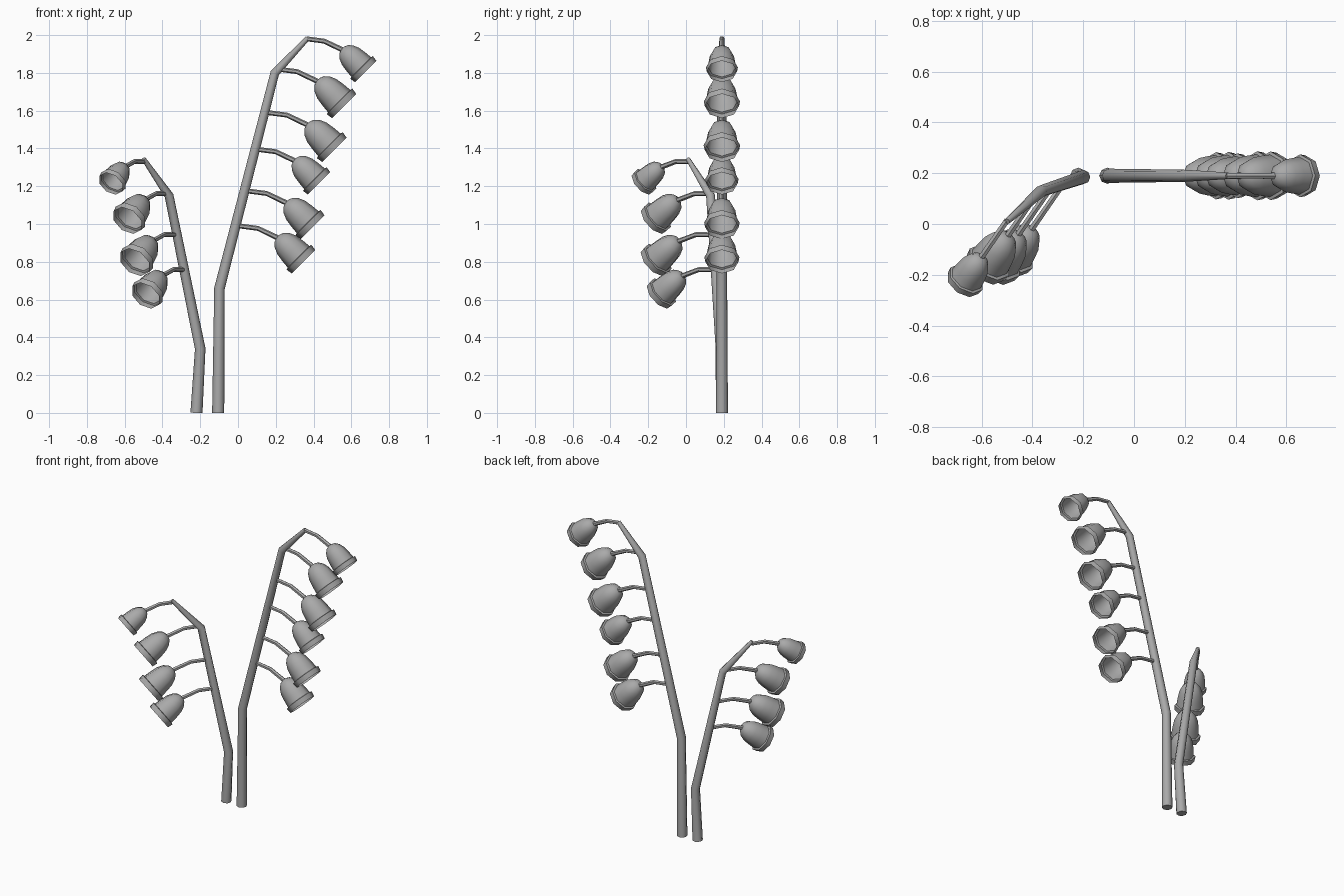
import bpy, bmesh, math
from mathutils import Vector

if "Cube" in bpy.data.objects:
    bpy.data.objects.remove(bpy.data.objects["Cube"])

grey = bpy.data.materials.new("plain grey")
grey.use_nodes = True
grey.diffuse_color = (0.4, 0.4, 0.4, 1)
grey.node_tree.nodes["Principled BSDF"].inputs["Base Color"].default_value = (0.4, 0.4, 0.4, 1)


def sweep(name, points, radii, sides, ref, open_end=False):
    """Tube through points, with its own radius at each one."""
    points = [Vector(p) for p in points]
    bm = bmesh.new()
    rings = []
    for i, (p, r) in enumerate(zip(points, radii)):
        before = points[max(i - 1, 0)]
        after = points[min(i + 1, len(points) - 1)]
        steps = [(b - a).normalized() for a, b in ((before, p), (p, after)) if a != b]
        t = sum(steps, Vector()).normalized()
        u = (ref - t * ref.dot(t)).normalized()
        v = t.cross(u)
        turns = [math.tau * k / sides for k in range(sides)]
        rings.append([bm.verts.new(p + r * (u * math.cos(a) + v * math.sin(a))) for a in turns])
    for low, high in zip(rings, rings[1:]):
        for k in range(sides):
            n = (k + 1) % sides
            bm.faces.new((low[k], low[n], high[n], high[k]))
    bm.faces.new(rings[0][::-1])
    if not open_end:
        bm.faces.new(rings[-1])
    mesh = bpy.data.meshes.new(name)
    bm.to_mesh(mesh)
    bm.free()
    mesh.materials.append(grey)
    obj = bpy.data.objects.new(name, mesh)
    bpy.context.collection.objects.link(obj)
    bpy.ops.object.select_all(action="DESELECT")
    obj.select_set(True)
    bpy.context.view_layer.objects.active = obj
    bpy.ops.object.shade_smooth_by_angle(angle=math.radians(50))


Y, Z = Vector((0, 1, 0)), Vector((0, 0, 1))

# Bell outline: distance from the crown, radius
BELL = [(0, 0.014), (0.008, 0.034), (0.03, 0.055), (0.065, 0.07), (0.11, 0.077),
        (0.154, 0.081), (0.157, 0.093), (0.19, 0.088)]


def flower(name, root, heading, lift, size):
    """Arched stalk with an open, nodding bell at its end."""
    root = Vector(root)

    def along(out, drop):
        c, s = math.cos(lift), math.sin(lift)
        return heading * (out * c - drop * s) + Z * (out * s + drop * c)

    stalk = [root + size * along(*p) for p in ((0, 0), (0.1, -0.013), (0.22, -0.07))]
    sweep(name + "_stalk", stalk, [0.013, 0.013, 0.014], 6, Z)
    axis = along(math.sqrt(0.5), -math.sqrt(0.5))
    crown = root + size * along(0.207, -0.055)
    sweep(name + "_bell", [crown + axis * t * size for t, r in BELL],
          [r * size for t, r in BELL], 8, Z, open_end=True)


# Tall stem and its bells
sweep("tall_stem", [(-0.105, 0.19, 0), (-0.098, 0.19, 0.66), (0.195, 0.19, 1.8), (0.37, 0.19, 1.985)],
      [0.032, 0.028, 0.024, 0.013], 8, Y)
tall = [(0.365, 1.98, 0.91), (0.21, 1.82, 1.03), (0.155, 1.59, 1.04),
        (0.105, 1.395, 0.95), (0.05, 1.175, 1.01), (0.005, 0.99, 1)]
for i, (x, z, size) in enumerate(tall):
    flower(f"tall_flower_{i + 1}", (x, 0.19, z), Vector((1, 0, 0)), 0, size)

# Short stem and its bells
sweep("short_stem", [(-0.22, 0.19, 0), (-0.2, 0.185, 0.34), (-0.365, 0.13, 1.15), (-0.5, 0.01, 1.345)],
      [0.032, 0.028, 0.024, 0.012], 8, Y)
short = [(-0.5, 0.015, 1.33, 0.83), (-0.375, 0.13, 1.16, 1.01),
         (-0.33, 0.14, 0.943, 1.04), (-0.285, 0.15, 0.758, 0.98)]
for i, (x, y, z, size) in enumerate(short):
    flower(f"short_flower_{i + 1}", (x, y, z), Vector((-0.57, -0.82, 0)).normalized(),
           math.radians(8), size)
